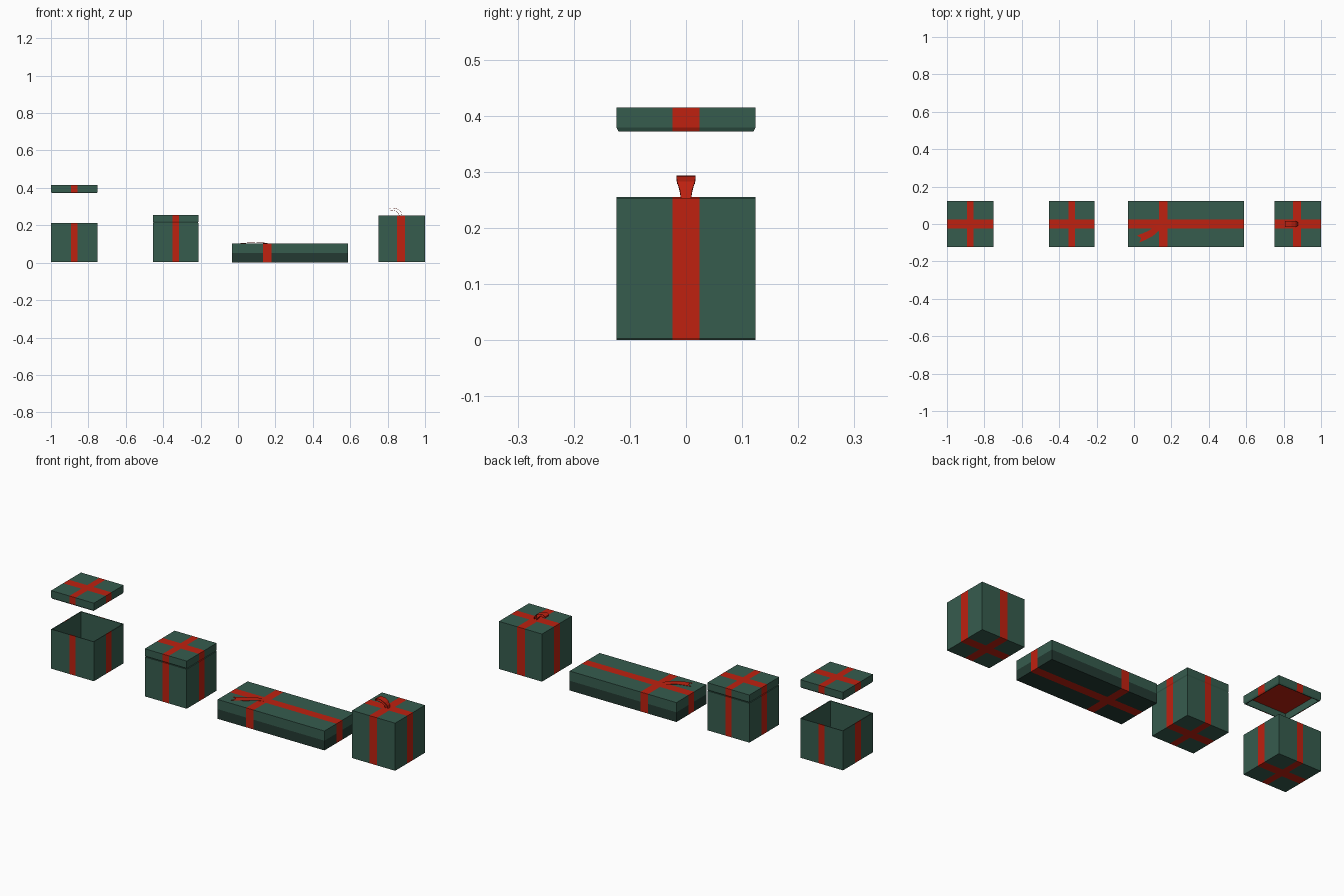
import bpy
import bmesh
from mathutils import Vector

if "Cube" in bpy.data.objects:
    bpy.data.objects.remove(bpy.data.objects["Cube"], do_unlink=True)


def material(name, rgb):
    m = bpy.data.materials.new(name)
    m.use_nodes = True
    color = (*rgb, 1)
    m.diffuse_color = color
    m.node_tree.nodes["Principled BSDF"].inputs["Base Color"].default_value = color
    return m


GREEN = material("wrapping green", (0.037, 0.107, 0.076))
RED = material("ribbon red", (0.52, 0.015, 0.005))
DARK = material("shadow green", (0.017, 0.042, 0.032))
MATERIALS = (GREEN, RED, DARK)
HALF_DEPTH = 0.124
BAND_Y = 0.024


def add_object(name, bm):
    mesh = bpy.data.meshes.new(name)
    bm.to_mesh(mesh)
    bm.free()
    for m in MATERIALS:
        mesh.materials.append(m)
    obj = bpy.data.objects.new(name, mesh)
    bpy.context.collection.objects.link(obj)
    return obj


def hollow(bm, side, depth, wall=0.006):
    """Sink a recess into the top (side=1) or bottom (side=-1) face."""
    bm.normal_update()
    face = max(bm.faces, key=lambda f: f.normal.z * side)
    bmesh.ops.inset_region(bm, faces=[face], thickness=wall)
    bmesh.ops.inset_region(bm, faces=[face], thickness=0.0)
    for v in face.verts:
        v.co.z -= side * depth


def cut(bm, point, normal):
    geom = bm.verts[:] + bm.edges[:] + bm.faces[:]
    bmesh.ops.bisect_plane(bm, geom=geom, plane_co=point, plane_no=normal)


def wrapped_box(name, x, half_x, z0, z1, band_x, band_half,
                open_side=0, recess=0.0, chamfer=0.0, dark_below=None):
    """Box whose crossing ribbons are cut into its faces."""
    bm = bmesh.new()
    bmesh.ops.create_cube(bm, size=2)
    centre = Vector((x, 0, (z0 + z1) / 2))
    for v in bm.verts:
        v.co = centre + Vector((v.co.x * half_x, v.co.y * HALF_DEPTH,
                                v.co.z * (z1 - z0) / 2))
    # Narrowed lower lip
    if chamfer:
        cut(bm, (0, 0, z0 + 2 * chamfer), (0, 0, 1))
        for v in bm.verts:
            if v.co.z < z0 + chamfer:
                v.co.x -= chamfer if v.co.x > x else -chamfer
                v.co.y -= chamfer if v.co.y > 0 else -chamfer
    if open_side:
        hollow(bm, open_side, recess)
    # Ribbon edges and the colour split
    for s in (-1, 1):
        cut(bm, (band_x + s * band_half, 0, 0), (1, 0, 0))
        cut(bm, (0, s * BAND_Y, 0), (0, 1, 0))
    if dark_below:
        cut(bm, (0, 0, dark_below), (0, 0, 1))
    bm.normal_update()
    for f in bm.faces:
        c, n = f.calc_center_median(), f.normal
        outside = (c - centre).dot(n) > 0
        across = abs(c.x - band_x) < band_half and abs(n.x) < 0.5
        along = abs(c.y) < BAND_Y and abs(n.y) < 0.5
        if outside and (across or along):
            f.material_index = 1
        elif not outside and n.z < -0.5:
            f.material_index = 1          # red lid lining
        elif dark_below and c.z < dark_below:
            f.material_index = 2
    return add_object(name, bm)


def ribbon_strip(name, path, side):
    """Thin strip; path holds (centre, half width), side(i) is the width axis."""
    bm = bmesh.new()
    rows = []
    for i, (p, w) in enumerate(path):
        p, d = Vector(p), side(i)
        rows.append([bm.verts.new(p + d * w), bm.verts.new(p),
                     bm.verts.new(p - d * w)])
    for a, b in zip(rows, rows[1:]):
        for k in (0, 1):
            f = bm.faces.new((a[k], a[k + 1], b[k + 1], b[k]))
            f.material_index = 1
    obj = add_object(name, bm)
    solid = obj.modifiers.new("thickness", "SOLIDIFY")
    solid.thickness = 0.0015
    solid.offset = 0
    return obj


# Open box with its lid floating above
wrapped_box("open_box", -0.875, 0.124, 0.005, 0.212, -0.875, 0.018,
            open_side=1, recess=0.2)
wrapped_box("raised_lid", -0.875, 0.124, 0.372, 0.415, -0.875, 0.018,
            open_side=-1, recess=0.036, chamfer=0.0035)

# Closed box with its lid on
wrapped_box("closed_box", -0.333, 0.122, 0.005, 0.212, -0.333, 0.018)
wrapped_box("closed_lid", -0.333, 0.122, 0.213, 0.255, -0.333, 0.018,
            open_side=-1, recess=0.036, chamfer=0.0035)

# Long flat box and tall cube box
wrapped_box("long_box", 0.279, 0.31, 0.0, 0.102, 0.156, 0.022, dark_below=0.051)
wrapped_box("cube_box", 0.875, 0.125, 0.003, 0.253, 0.872, 0.022)

# Curled ribbon loop on the cube box
loop = [(0.877, 0.252, 0.009), (0.873, 0.268, 0.011), (0.862, 0.282, 0.016),
        (0.842, 0.291, 0.017), (0.82, 0.293, 0.017), (0.807, 0.287, 0.017),
        (0.808, 0.279, 0.016), (0.825, 0.281, 0.016), (0.845, 0.276, 0.014),
        (0.858, 0.264, 0.011), (0.863, 0.252, 0.009)]
ribbon_strip("ribbon_loop", [((x, 0, z), w) for x, z, w in loop],
             lambda i: Vector((0, 1, 0)))

# Forked ribbon tail lying on the long box
tail = [Vector(p) for p in ((0.155, -0.006, 0.103), (0.125, -0.022, 0.107),
                            (0.09, -0.05, 0.108), (0.055, -0.067, 0.106),
                            (0.022, -0.08, 0.104))]


def tail_side(i):
    d = tail[min(i + 1, len(tail) - 1)] - tail[max(i - 1, 0)]
    return Vector((-d.y, d.x, 0)).normalized()


tail_obj = ribbon_strip("ribbon_tail", list(zip(tail, (0.012, 0.016, 0.018, 0.019, 0.02))),
                        tail_side)
notch = tail_obj.data.vertices[-2]
notch.co += (tail[-2] - tail[-1]) * 0.5
